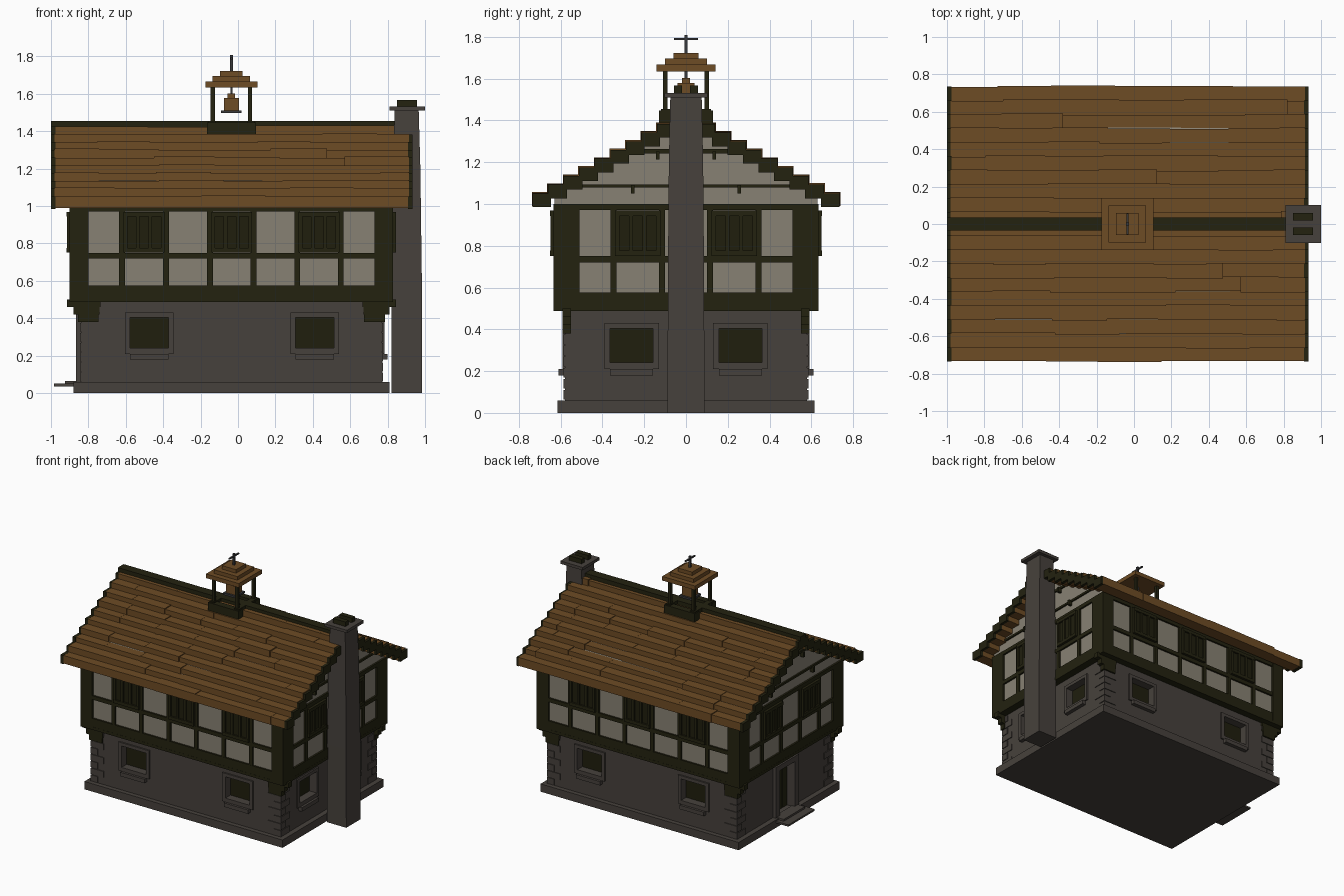
import bpy, bmesh, math, random
from mathutils import Matrix, Vector

if "Cube" in bpy.data.objects:
    bpy.data.objects.remove(bpy.data.objects["Cube"])

random.seed(4)
CX = -0.035                      # centre of the house body


def material(name, rgb):
    m = bpy.data.materials.new(name)
    m.diffuse_color = (*rgb, 1)
    m.use_nodes = True
    m.node_tree.nodes["Principled BSDF"].inputs["Base Color"].default_value = m.diffuse_color
    return m


STONE = material("grey_stone", (0.062, 0.053, 0.045))
TIMBER = material("dark_timber", (0.017, 0.016, 0.005))
PLASTER = material("plaster", (0.245, 0.22, 0.172))
TILE = material("brown_tile", (0.155, 0.072, 0.018))
GLASS = material("dark_glass", (0.014, 0.013, 0.004))
IRON = material("iron", (0.04, 0.04, 0.042))


def finish(name, bm, mat):
    bmesh.ops.recalc_face_normals(bm, faces=bm.faces)
    me = bpy.data.meshes.new(name)
    bm.to_mesh(me)
    bm.free()
    me.materials.append(mat)
    ob = bpy.data.objects.new(name, me)
    bpy.context.collection.objects.link(ob)
    return ob


def boxes(name, items, mat):
    """One object from boxes given as (x0, x1, y0, y1, z0, z1)."""
    bm = bmesh.new()
    for x0, x1, y0, y1, z0, z1 in items:
        c = Vector(((x0 + x1) / 2, (y0 + y1) / 2, (z0 + z1) / 2))
        s = (abs(x1 - x0), abs(y1 - y0), abs(z1 - z0), 1)
        bmesh.ops.create_cube(bm, size=1, matrix=Matrix.Translation(c) @ Matrix.Diagonal(s))
    return finish(name, bm, mat)


def prism(name, yz, x0, x1, mat):
    """Profile in y and z pushed along x."""
    bm = bmesh.new()
    a = [bm.verts.new((x0, y, z)) for y, z in yz]
    b = [bm.verts.new((x1, y, z)) for y, z in yz]
    bm.faces.new(a)
    bm.faces.new(b)
    for i in range(len(yz)):
        j = (i + 1) % len(yz)
        bm.faces.new((a[i], a[j], b[j], b[i]))
    return finish(name, bm, mat)


def on_wall(side, u0, u1, d0, d1, z0, z1):
    """Box on a wall: u along it, d outward from the house centre."""
    if side in "FB":
        s = -1 if side == "F" else 1
        return (u0, u1, s * d0, s * d1, z0, z1)
    s = 1 if side == "R" else -1
    return (CX + s * d0, CX + s * d1, u0, u1, z0, z1)


def square(x, y, r, z0, z1):
    return (x - r, x + r, y - r, y + r, z0, z1)


STONE_D = {"F": 0.58, "B": 0.58, "L": 0.805, "R": 0.805}
UPPER_D = {"F": 0.635, "B": 0.635, "L": 0.865, "R": 0.865}

# ground floor
boxes("plinth", [(-0.88, 0.81, -0.615, 0.615, 0, 0.06)], STONE)
wall = boxes("stone_wall", [(-0.84, 0.77, -0.58, 0.58, 0.05, 0.5)], STONE)

# ground floor windows, cut into the wall
low = [(s, c) for s in "FB" for c in (-0.475, 0.41)] + [("R", c) for c in (-0.26, 0.26)]
holes, panes, trims = [], [], []
for s, c in low:
    d = STONE_D[s]
    holes.append(on_wall(s, c - 0.103, c + 0.103, d - 0.06, d + 0.1, 0.24, 0.405))
    panes.append(on_wall(s, c - 0.103, c + 0.103, d - 0.07, d - 0.05, 0.24, 0.405))
    for u0, u1, z0, z1 in ((-0.13, -0.103, 0.21, 0.43), (0.103, 0.13, 0.21, 0.43),
                           (-0.103, 0.103, 0.405, 0.43), (-0.103, 0.103, 0.21, 0.24)):
        trims.append(on_wall(s, c + u0, c + u1, d - 0.01, d + 0.012, z0, z1))
    trims.append(on_wall(s, c - 0.103, c + 0.103, d - 0.01, d + 0.03, 0.18, 0.21))
holes.append(on_wall("L", -0.09, 0.09, 0.75, 0.9, 0.06, 0.41))
cutter = boxes("opening_cutter", holes, STONE)
cutter.hide_render = True
cutter.hide_viewport = True
mod = wall.modifiers.new("openings", "BOOLEAN")
mod.operation, mod.solver, mod.object = "DIFFERENCE", "EXACT", cutter
boxes("lower_window_panes", panes, GLASS)
boxes("lower_window_trim", trims, STONE)

# door with stone surround and steps
boxes("door", [on_wall("L", a, a + 0.056, 0.74, 0.765, 0.06, 0.41) for a in (-0.09, -0.028, 0.034)]
      + [on_wall("L", -0.09, 0.09, 0.74, 0.76, 0.06, 0.41)], TIMBER)
boxes("door_surround", [on_wall("L", -0.14, -0.09, 0.79, 0.83, 0.06, 0.41),
                        on_wall("L", 0.09, 0.14, 0.79, 0.83, 0.06, 0.41),
                        on_wall("L", -0.14, 0.14, 0.79, 0.83, 0.41, 0.45)], STONE)
boxes("door_steps", [(-0.985, -0.87, -0.16, 0.16, 0.036, 0.05),
                     (-0.925, -0.84, -0.13, 0.13, 0.04, 0.065)], STONE)

# alternating corner stones
quoins = []
for sx in (-1, 1):
    for sy in (-1, 1):
        for k in range(8):
            lx, ly = (0.11, 0.06) if k % 2 else (0.06, 0.11)
            x, y, z = CX + sx * 0.811, sy * 0.586, 0.06 + k * 0.053
            quoins.append((x - sx * lx, x, y - sy * ly, y, z + 0.003, z + 0.05))
boxes("corner_stones", quoins, STONE)

# upper floor walls and timber frame
boxes("plaster_wall", [(-0.885, 0.815, -0.62, 0.62, 0.5, 1.0)], PLASTER)
boxes("jetty_floor", [(-0.9, 0.83, -0.635, 0.635, 0.488, 0.51)], TIMBER)
posts = {"F": [-0.62, -0.385, -0.15, 0.083, 0.316, 0.55], "R": [-0.347, -0.115, 0.115, 0.347]}
posts["B"], posts["L"] = posts["F"], posts["R"]
frame, win_frame, win_glass = [], [], []
for s in "FBLR":
    d = UPPER_D[s]
    lo, hi = (-0.9, 0.83) if s in "FB" else (-0.635, 0.635)
    w = 0.1 if s in "FB" else 0.125
    for z0, z1 in ((0.49, 0.575), (0.72, 0.75), (0.97, 1.0)):
        frame.append(on_wall(s, lo + .002, hi - .002, d - 0.03, d - .001, z0, z1))
    frame += [on_wall(s, lo, lo + w, d - 0.03, d, 0.49, 1.0),
              on_wall(s, hi - w, hi, d - 0.03, d, 0.49, 1.0)]
    frame += [on_wall(s, u - 0.015, u + 0.015, d - 0.03, d - .002, 0.5, 0.98) for u in posts[s]]
    # three-light windows between each pair of posts
    for u0, u1 in zip(posts[s][::2], posts[s][1::2]):
        a, b = u0 + 0.008, u1 - 0.008
        win_glass.append(on_wall(s, a, b, d - 0.02, d + 0.003, 0.755, 0.965))
        win_frame += [on_wall(s, a, b, d - 0.02, d + 0.016, z, z + 0.025) for z in (0.752, 0.943)]
        for k in range(4):
            c = a + 0.01 + (b - a - 0.02) * k / 3
            win_frame.append(on_wall(s, c - 0.01, c + 0.01, d - 0.02, d + 0.014, 0.755, 0.965))
boxes("timber_frame", frame, TIMBER)
boxes("upper_window_frames", win_frame, TIMBER)
boxes("upper_window_panes", win_glass, GLASS)

# stepped corner brackets under the jetty
steps = []
for sx in (-1, 1):
    for sy in (-1, 1):
        for u0, u1, z0, z1 in ((0.71, 0.82, 0.38, 0.42), (0.705, 0.845, 0.42, 0.46),
                               (0.70, 0.88, 0.46, 0.5)):
            steps.append((CX + sx * u0, CX + sx * u1, sy * 0.55, sy * 0.592, z0, z1))
boxes("corner_brackets", steps, TIMBER)

# gables
prism("gable_wall", [(-0.63, 0.99), (0.63, 0.99), (0.63, 1.07), (0, 1.41), (-0.63, 1.07)],
      -0.885, 0.815, PLASTER)
ties = []
for s in "LR":
    for half, z0, z1 in ((0.56, 1.078, 1.094), (0.24, 1.242, 1.262)):
        ties.append(on_wall(s, -half, half, 0.84, 0.862, z0, z1))
    for u, z0 in ((0.255, 1.05), (0.135, 1.212)):
        for m in (-1, 1):
            ties.append(on_wall(s, m * u - 0.009, m * u + 0.009, 0.84, 0.88, z0, z0 + 0.04))
boxes("gable_beams", ties, TIMBER)

# roof: ten stepped courses of tiles per slope, with stepped end boards
tiles, ends = [], []
for m in (-1, 1):
    for i in range(10):
        y, z = 0.735 - 0.0745 * i, 0.985 + 0.0415 * i
        y_in = max(y - 0.09, 0)
        x = -0.98
        width = random.uniform(0.17, 0.33)
        while x < 0.915:
            x1 = x + width if x + width < 0.84 else 0.915
            j = random.uniform(-0.004, 0.005)
            tiles.append((x, x1, m * y_in, m * (y + j), z + 0.004, z + 0.068 + j))
            x, width = x1, random.uniform(0.27, 0.35)
        for x0, x1 in ((-1.0, -0.975), (0.91, 0.932)):
            ends.append((x0, x1, m * y_in, m * y, z, z + 0.066))
boxes("roof_tiles", tiles, TILE)
boxes("roof_end_boards", ends, TIMBER)
boxes("ridge_beam", [(-1.0, 0.84, -0.035, 0.035, 1.39, 1.455)], TIMBER)

# chimney: tapered shaft, cap and two flues
bm = bmesh.new()
rings = []
for z, x0, x1, h in ((0, 0.822, 0.985, 0.088), (0.6, 0.822, 0.983, 0.087),
                     (1.2, 0.828, 0.975, 0.082), (1.515, 0.838, 0.966, 0.075)):
    rings.append([bm.verts.new(p) for p in ((x0, -h, z), (x1, -h, z), (x1, h, z), (x0, h, z))])
bm.faces.new(rings[0])
bm.faces.new(rings[-1])
for a, b in zip(rings, rings[1:]):
    for i in range(4):
        bm.faces.new((a[i], a[(i + 1) % 4], b[(i + 1) % 4], b[i]))
finish("chimney_shaft", bm, STONE)
boxes("chimney_cap", [(0.81, 1.0, -0.102, 0.102, 1.51, 1.532)], STONE)
boxes("chimney_flues", [(0.85, 0.957, m * 0.02, m * 0.058, 1.52, 1.567) for m in (-1, 1)], TIMBER)

# bell turret
B = -0.035
boxes("turret_base", [(B - 0.13, B + 0.13, m * 0.08, m * 0.13, 1.37, 1.447) for m in (-1, 1)]
      + [(B + m * 0.085, B + m * 0.125, -0.12, 0.12, 1.38, 1.455) for m in (-1, 1)], TIMBER)
boxes("turret_posts", [square(B + a * 0.1, b * 0.1, 0.011, 1.4, 1.64)
                       for a in (-1, 1) for b in (-1, 1)], TIMBER)
boxes("turret_roof", [square(B, 0, r, z0, z1) for r, z0, z1 in
                      ((0.14, 1.635, 1.667), (0.1, 1.66, 1.695), (0.06, 1.69, 1.722))], TILE)
boxes("bell", [square(B, 0, 0.04, 1.51, 1.578), square(B, 0, 0.02, 1.57, 1.602)], TILE)
boxes("bell_rim", [square(B, 0, 0.055, 1.497, 1.512)], IRON)
boxes("bell_hanger", [square(B, 0, 0.006, 1.6, 1.64)], IRON)
boxes("finial", [square(B, 0, 0.008, 1.72, 1.808),
                 (B - 0.006, B + 0.006, -0.057, 0.057, 1.784, 1.793)], IRON)
